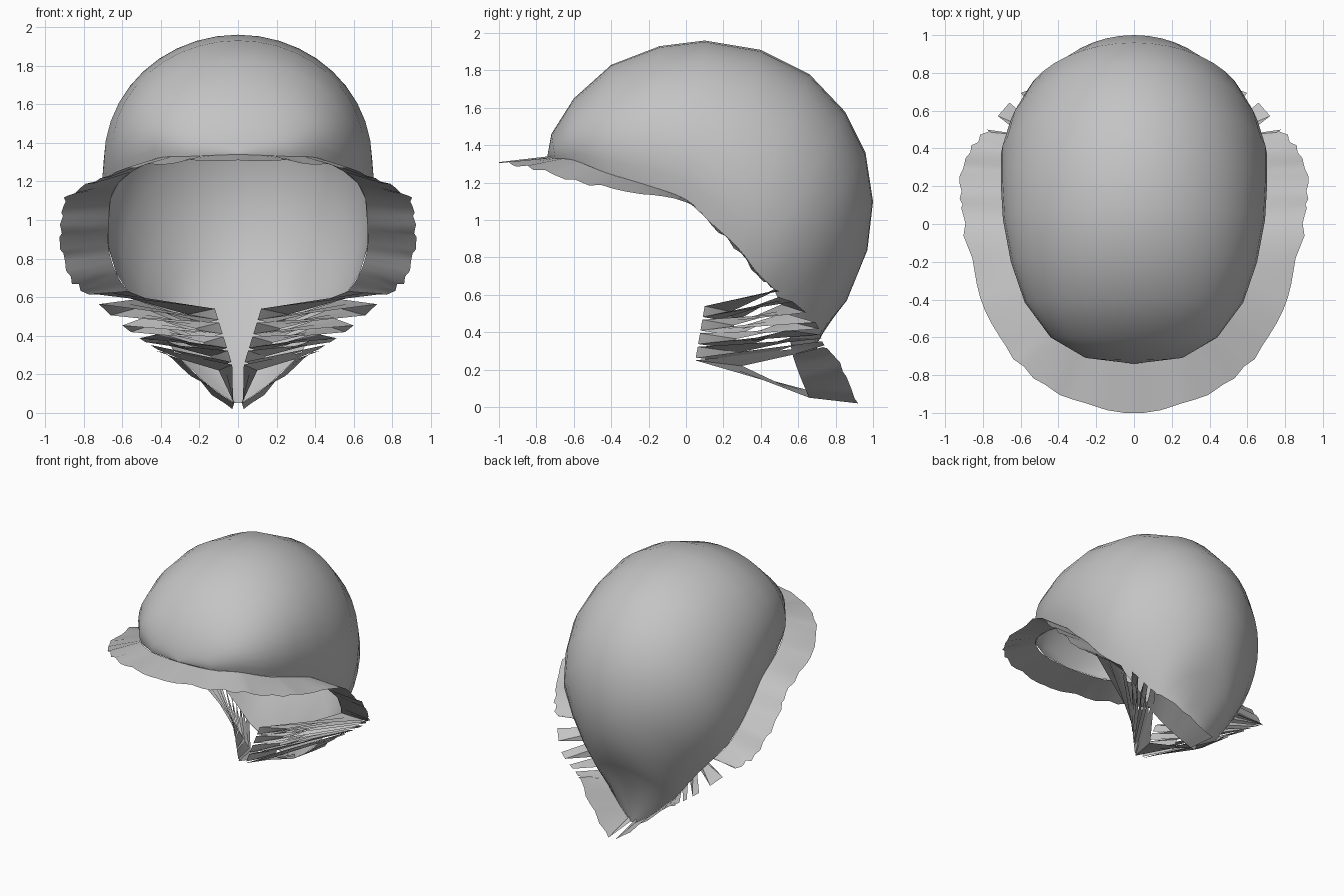
import bpy, bmesh, math, random
from mathutils import Vector

random.seed(4)
cube = bpy.data.objects.get("Cube")
if cube:
    bpy.data.objects.remove(cube, do_unlink=True)

grey = bpy.data.materials.new("plain_grey_cloth")
grey.use_nodes = True
tone = (0.55, 0.55, 0.55, 1)
grey.diffuse_color = tone
grey.node_tree.nodes["Principled BSDF"].inputs["Base Color"].default_value = tone

# Crown line (y, z) over the head from the forehead down to the nape
crown = [(-.74, 1.35), (-.72, 1.46), (-.6, 1.65), (-.4, 1.83), (-.14, 1.93),
         (.1, 1.96), (.4, 1.91), (.66, 1.78), (.85, 1.58), (.96, 1.36),
         (1, 1.1), (.97, .84), (.86, .57), (.71, .38), (.66, .05)]

# Edge of the cap opening (x, y, z), forehead to nape
rim = [(0, -.74, 1.34), (.25, -.7, 1.33), (.42, -.6, 1.32), (.55, -.42, 1.25),
       (.62, -.22, 1.19), (.66, 0, 1.11), (.67, .14, .98), (.67, .28, .85),
       (.63, .38, .72), (.57, .47, .63), (.48, .52, .52), (.39, .55, .4),
       (.3, .57, .28), (.15, .62, .14), (.02, .66, .05)]

# Free edge of the frill, matching the opening point by point
hem = [(0, -1, 1.31), (.33, -.93, 1.3), (.58, -.76, 1.26), (.75, -.52, 1.19),
       (.85, -.25, 1.15), (.9, 0, 1.1), (.92, .14, .98), (.91, .28, .82),
       (.85, .42, .68), (.78, .5, .62), (.62, .68, .47), (.5, .72, .38),
       (.42, .74, .33), (.25, .84, .2), (.03, .92, .02)]


def along(points, t):
    """Smooth point on a polyline at fractional index t."""
    last = len(points) - 1
    i = min(int(t), last - 1)
    f = t - i
    a, b, c, d = (Vector(points[max(0, min(last, k))]) for k in range(i - 1, i + 3))
    return b + (c - a) * f / 2 + (a - b * 2.5 + c * 2 - d / 2) * f**2 \
        + ((b - c) * 3 + d - a) * f**3 / 2


def sheet(name, rows, angle):
    """Skin a list of equal-length point rows and mirror it across the middle."""
    bm = bmesh.new()
    grid = [[bm.verts.new(p) for p in row] for row in rows]
    for r0, r1 in zip(grid, grid[1:]):
        for j in range(len(r0) - 1):
            bm.faces.new((r0[j], r0[j + 1], r1[j + 1], r1[j]))
    bmesh.ops.remove_doubles(bm, verts=bm.verts, dist=0.0005)
    bmesh.ops.recalc_face_normals(bm, faces=bm.faces)
    mesh = bpy.data.meshes.new(name)
    bm.to_mesh(mesh)
    bm.free()
    mesh.materials.append(grey)
    obj = bpy.data.objects.new(name, mesh)
    bpy.context.collection.objects.link(obj)
    bpy.ops.object.select_all(action="DESELECT")
    obj.select_set(True)
    bpy.context.view_layer.objects.active = obj
    bpy.ops.object.shade_smooth_by_angle(angle=math.radians(angle))
    mirror = obj.modifiers.new("mirror", "MIRROR")
    mirror.use_clip = True
    mirror.merge_threshold = 0.001
    return obj


# Cap shell: elliptical ribs from the crown line to the opening
rows = []
steps = 12
for i, ((cy, cz), edge) in enumerate(zip(crown, rim)):
    top, end = Vector((0, cy, cz)), Vector(edge)
    sweep = math.radians(108 if i < 10 else 108 - (i - 9) * 4)
    row = []
    for j in range(steps + 1):
        a = sweep * j / steps
        p = top.lerp(end, (1 - math.cos(a)) / (1 - math.cos(sweep)))
        p.x = end.x * math.sin(a) / math.sin(sweep)
        row.append(p)
    rows.append(row)
sheet("cap_shell", rows, 60)


# Frill around the opening, gently rippled
def frill_row(t, ripple=0.0):
    inner, outer = along(rim, t), along(hem, t)
    if ripple and t > 0:
        outer += Vector((random.uniform(-1, 1), random.uniform(-1, 1),
                         random.uniform(-1, 1))) * ripple
    return [inner, inner.lerp(outer, 0.5), outer]


sheet("brim_frill", [frill_row(k / 4, 0.012) for k in range(37)], 40)
sheet("nape_frill", [frill_row(12 + k / 4, 0.01) for k in range(8)] + [frill_row(14)], 40)


# Pleated ties folding back and forth between the opening and the chin
def chin_row(s):
    front = Vector((.12, .1, .54)).lerp(Vector((.03, .05, .25)), s)
    back = front + Vector((.14, .14, -.03)).lerp(Vector((.07, .25, -.03)), s)
    return [back, back.lerp(front, 0.5), front]


pleats = 4
rows = [frill_row(9)]
for k in range(pleats):
    s = k / pleats
    rows += [chin_row(s), chin_row(s + 0.2)]
    t = 9 + 3 * (k + 1) / pleats
    rows += [frill_row(t - 0.35), frill_row(t)]
rows.append(chin_row(1))
sheet("chin_pleats", rows, 20)

# Lower tie from the chin to the nape
sheet("lower_tie", [chin_row(1), frill_row(14)], 30)
